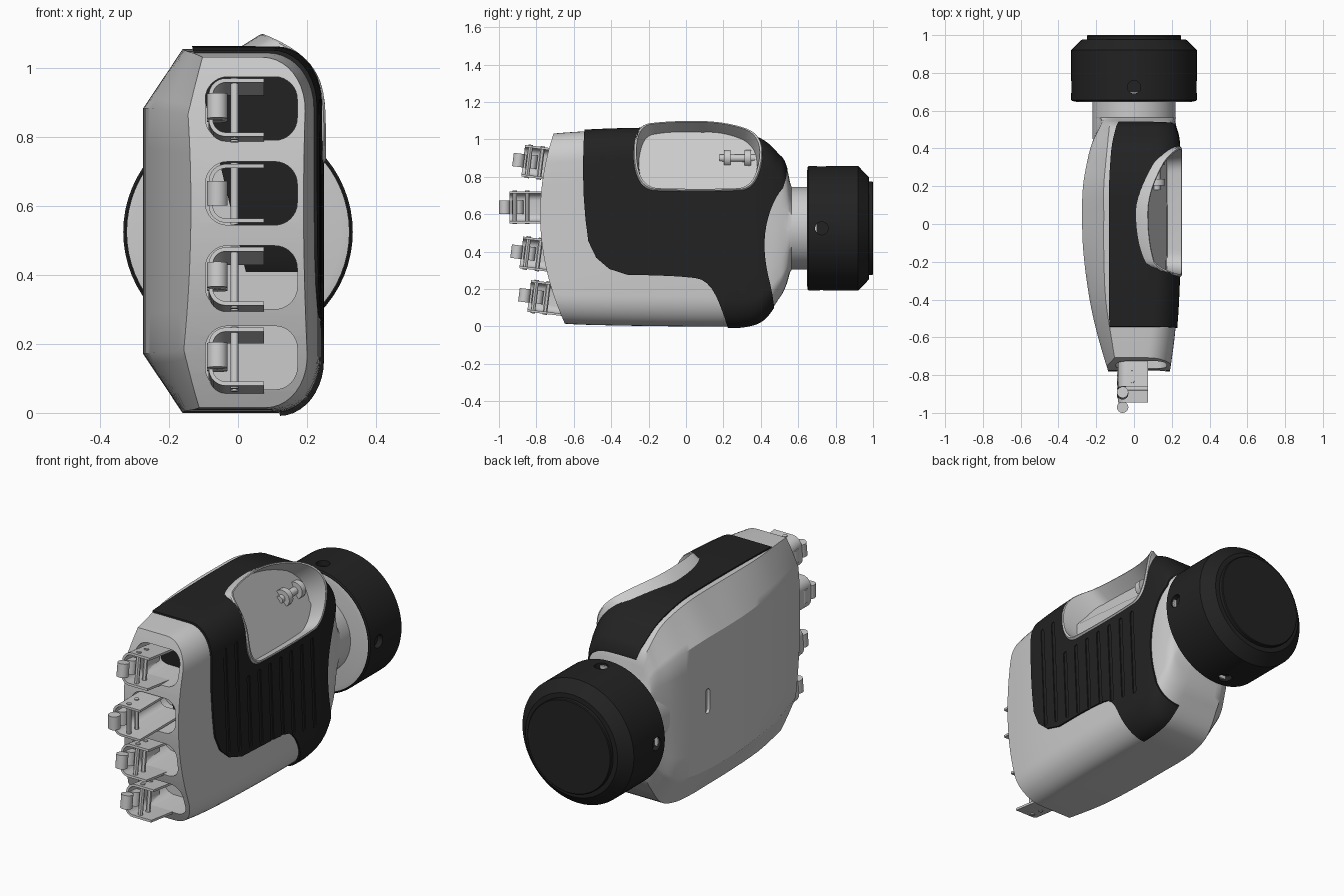
import bpy, bmesh, math
from mathutils import Vector

if "Cube" in bpy.data.objects:
    bpy.data.objects.remove(bpy.data.objects["Cube"])

black = bpy.data.materials.new("black_rubber")
black.diffuse_color = (0.016, 0.016, 0.016, 1)
black.use_nodes = True
black.node_tree.nodes["Principled BSDF"].inputs["Base Color"].default_value = black.diffuse_color


def loft(name, rings):
    """Skin a list of equal-length closed rings and cap both ends."""
    bm = bmesh.new()
    rows = [[bm.verts.new(p) for p in r] for r in rings]
    n = len(rows[0])
    for a, b in zip(rows, rows[1:]):
        for i in range(n):
            j = (i + 1) % n
            bm.faces.new((a[i], a[j], b[j], b[i]))
    bm.faces.new(rows[0][::-1])
    bm.faces.new(rows[-1])
    bmesh.ops.recalc_face_normals(bm, faces=bm.faces)
    me = bpy.data.meshes.new(name)
    bm.to_mesh(me)
    bm.free()
    ob = bpy.data.objects.new(name, me)
    bpy.context.collection.objects.link(ob)
    return ob


def prism(name, pts, axis, a, b):
    """Extrude a 2D outline along x (yz outline), y (xz) or z (xy)."""
    put = {'x': lambda p, t: (t, p[0], p[1]),
           'y': lambda p, t: (p[0], t, p[1]),
           'z': lambda p, t: (p[0], p[1], t)}[axis]
    val = lambda t, p: t(p) if callable(t) else t
    return loft(name, [[put(p, val(t, p)) for p in pts] for t in (a, b)])


def lathe(name, profile, n=64, z=0.525):
    ring = lambda r, y: [(r * math.cos(k * math.tau / n), y, z + r * math.sin(k * math.tau / n)) for k in range(n)]
    return loft(name, [ring(r, y) for r, y in profile])


def boolean(ob, cutter, op='DIFFERENCE', keep=False):
    m = ob.modifiers.new("cut", 'BOOLEAN')
    m.object, m.operation, m.solver = cutter, op, 'EXACT'
    bpy.context.view_layer.objects.active = ob
    bpy.ops.object.modifier_apply(modifier=m.name)
    if not keep:
        bpy.data.objects.remove(cutter)


def finish(ob, mat=None, angle=30):
    ob.data.materials.clear()
    if mat:
        ob.data.materials.append(mat)
    bpy.ops.object.select_all(action='DESELECT')
    ob.select_set(True)
    bpy.context.view_layer.objects.active = ob
    bpy.ops.object.shade_smooth_by_angle(angle=math.radians(angle))


def chaikin(pts, times):
    for _ in range(times):
        out = []
        for i, p in enumerate(pts):
            q = pts[(i + 1) % len(pts)]
            out += [(.75 * p[0] + .25 * q[0], .75 * p[1] + .25 * q[1]),
                    (.25 * p[0] + .75 * q[0], .25 * p[1] + .75 * q[1])]
        pts = out
    return pts


def arc(c, r, a0, a1, n=8):
    return [(c[0] + r * math.cos(math.radians(a0 + (a1 - a0) * k / n)),
             c[1] + r * math.sin(math.radians(a0 + (a1 - a0) * k / n))) for k in range(n + 1)]


def rrect(x0, x1, z0, z1, r):
    return (arc((x1 - r, z1 - r), r, 0, 90) + arc((x0 + r, z1 - r), r, 90, 180)
            + arc((x0 + r, z0 + r), r, 180, 270) + arc((x1 - r, z0 + r), r, 270, 360))


def stadium(p, q, r):
    a = math.degrees(math.atan2(q[1] - p[1], q[0] - p[0]))
    return arc(q, r, a - 90, a + 90) + arc(p, r, a + 90, a + 270)


# Palm sections: y, left x, left corner x, right x, bottom z, top z, blend to round neck
ROWS = [(-.85, -.115, -.08, .18, .03, 1.02, 0), (-.6, -.19, -.12, .215, .012, 1.04, 0),
        (-.4, -.235, -.15, .23, .006, 1.05, 0), (-.15, -.268, -.16, .238, .002, 1.055, 0),
        (.05, -.275, -.16, .24, 0, 1.055, 0), (.2, -.27, -.16, .24, 0, 1.05, 0),
        (.32, -.25, -.15, .24, .006, 1.025, 0), (.42, -.225, -.14, .235, .045, .985, 0),
        (.49, -.2, -.14, .23, .12, .94, .1), (.54, -.18, -.14, .22, .2, .89, .3),
        (.565, -.18, -.14, .22, .28, .8, 1)]


def params(y):
    """Smooth interpolation of the section table."""
    i = max(k for k in range(len(ROWS) - 1) if ROWS[k][0] <= y or k == 0)
    a, b = ROWS[i], ROWS[i + 1]
    p, q = ROWS[max(i - 1, 0)], ROWS[min(i + 2, len(ROWS) - 1)]
    h = b[0] - a[0]
    t = (y - a[0]) / h
    res = []
    for k in range(1, 7):
        ma, mb = (b[k] - p[k]) / (b[0] - p[0]) * h, (q[k] - a[k]) / (q[0] - a[0]) * h
        res.append((2*t**3 - 3*t*t + 1) * a[k] + (t**3 - 2*t*t + t) * ma
                   + (3*t*t - 2*t**3) * b[k] + (t**3 - t*t) * mb)
    return res


def section(y, o):
    xl, xa, xr, zb, zt, blend = params(y)
    xl, xr, zb, zt = xl - o, xr + o, zb - o, zt + o
    f = (zt - zb) / 1.05
    ch, rx, rz = .17 * f, .13, .16 * f
    quarter = [(math.cos(k * math.pi / 20), math.sin(k * math.pi / 20)) for k in range(11)]
    pts = [(xr - rx + rx * c, zt - rz + rz * s) for c, s in quarter]
    pts += [(xa, zt), (xl, zt - ch), (xl, zb + ch), (xa, zb)]
    pts += [(xr - rx + rx * c, zb + rz - rz * s) for c, s in reversed(quarter)]
    out = []
    for i, p in enumerate(pts):
        q = pts[(i + 1) % len(pts)]
        n = 6 if math.dist(p, q) > .08 else 1
        if i in (10, 11, 12, 13, 14, len(pts) - 1):
            n = 6
        else:
            n = 1
        for k in range(n):
            v = Vector((p[0] + (q[0] - p[0]) * k / n, 0, p[1] + (q[1] - p[1]) * k / n))
            c = Vector((0, 0, .525))
            v = v.lerp(c + (v - c).normalized() * .222, blend)
            out.append((v.x, y, v.z))
    return out


ys = [a[0] + (b[0] - a[0]) * k / 4 for a, b in zip(ROWS, ROWS[1:]) for k in range(4)] + [ROWS[-1][0]]
palm = loft("palm_shell", [section(y, 0) for y in ys])
panel = loft("grip_panel", [section(y, .009) for y in ys])

# Curved knuckle face
zs = [-.1 + 1.3 * k / 24 for k in range(25)]
boolean(palm, prism("c", [(-.78 + .386 * (z - .6) ** 2, z) for z in zs] + [(-1.3, 1.2), (-1.3, -.1)], 'x', -.6, .6))

# Rubber panel outline, wrapping over the top edge
outline = chaikin([(-.53, 1.3), (-.56, .75), (-.5, .28), (0, .27), (.13, .24), (.22, .02), (.27, -.2), (.5, -.2),
                   (.47, .15), (.42, .35), (.42, .52), (.47, .68), (.55, .78), (.55, 1.3)], 2)
boolean(panel, prism("c", outline, 'x', lambda p: .12 - .25 * p[1] / 1.05, .5), 'INTERSECT')

# Thumb opening: a raised lip on a tilted loop, with a cup behind it
loop = [Vector((.245 - .185 * (max(z - .73, 0) / .365) ** 5, y, z)) for y, z in
        chaikin([(-.29, 1.07), (-.27, .73), (-.05, .72), (.2, .72), (.38, .73), (.43, 1.02), (.2, 1.095), (-.1, 1.095)], 3)]
mid, aim = Vector((.17, .07, .92)), Vector((.85, 0, .53))
ring = lambda s, off: [mid + (p - mid) * s + aim * off for p in loop]
cutter = loft("c", [ring(.02, -.24), ring(.97, -.23), ring(.97, .3), ring(.02, .35)])
boolean(palm, cutter, keep=True)
boolean(panel, cutter)
cup = loft("thumb_socket", [ring(1, -.08), ring(1, .005), ring(.985, .013), ring(.955, .013),
                            ring(.93, -.04), ring(.88, -.19), ring(.02, -.19)])
finish(cup)
for i, y in enumerate((.22, .33)):
    lug = prism(f"thumb_lug_{i}", stadium((.0, .8), (.12, .9), .045), 'y', y - .017, y + .017)
    finish(lug)
finish(prism("thumb_pin", arc((.12, .9), .02, 0, 345, 23), 'y', .18, .37))

# Grip grooves
for i in range(9):
    y, w = -.42 + .09 * i, .012
    top, bot = (.9 if i < 2 else .68), .34 - .016 * i
    lean = .05 * (top - bot)
    boolean(panel, prism("c", stadium((y, bot), (y - lean, top), w), 'x', params(y)[2] + .003, .4))
finish(panel, black)

# Finger sockets and their hinge brackets: centre z, tip y, tilt
for i, (z, tip, tilt) in enumerate([(.883, -.925, -7), (.637, -1, 0), (.393, -.935, -7), (.16, -.893, -7)]):
    boolean(palm, prism("c", rrect(-.095, .172, z - .092, z + .092, .065), 'y', -1.2, -.5))
    outer = [(.075, .085)] + arc((-.035, .035), .05, 90, 180) + arc((-.035, -.035), .05, 180, 270) + [(.075, -.085)]
    inner = [(.075, .073)] + arc((-.035, .035), .038, 90, 180) + arc((-.035, -.035), .038, 180, 270) + [(.075, -.073)]
    parts = [prism(f"finger_bracket_{i}", outer + inner[::-1], 'y', .055, -.56 - tip)]
    for k, y in enumerate((.03, .1)):
        parts.append(prism(f"finger_barrel_{i}_{k}", arc((-.06, y), .03, 0, 345, 23), 'z', -.036, .036))
    for k, y in enumerate((.085, .15)):
        parts.append(prism(f"finger_pin_{i}_{k}", arc((-.01, y), .012, 0, 330, 11), 'z', -.09, .09))
    for ob in parts:
        ob.location = (0, tip, z + (.01 if tilt else 0))
        ob.rotation_euler.x = math.radians(tilt)
        finish(ob)

# Switch slot on the back of the hand
boolean(palm, prism("c", stadium((.2, .49), (.2, .59), .016), 'x', -.4, params(.2)[0] + .015))
finish(palm)

# Wrist: neck, inner plate and black coupling ring with screw holes
finish(lathe("wrist_neck", [(.22, .45), (.22, .72)]))
finish(lathe("wrist_plate", [(.3, .646), (.322, .65), (.322, .7)]))
coupling = lathe("wrist_coupling", [(.326, .65), (.333, .656), (.333, .92), (.275, .977), (.25, .978), (.25, .996), (.246, 1)])
for k in range(4):
    a = k * math.pi / 2
    bpy.ops.mesh.primitive_cylinder_add(vertices=24, radius=.035, depth=.06, rotation=(0, a, 0),
                                        location=(.333 * math.sin(a), .725, .525 + .333 * math.cos(a)))
    boolean(coupling, bpy.context.object)
finish(coupling, black)
